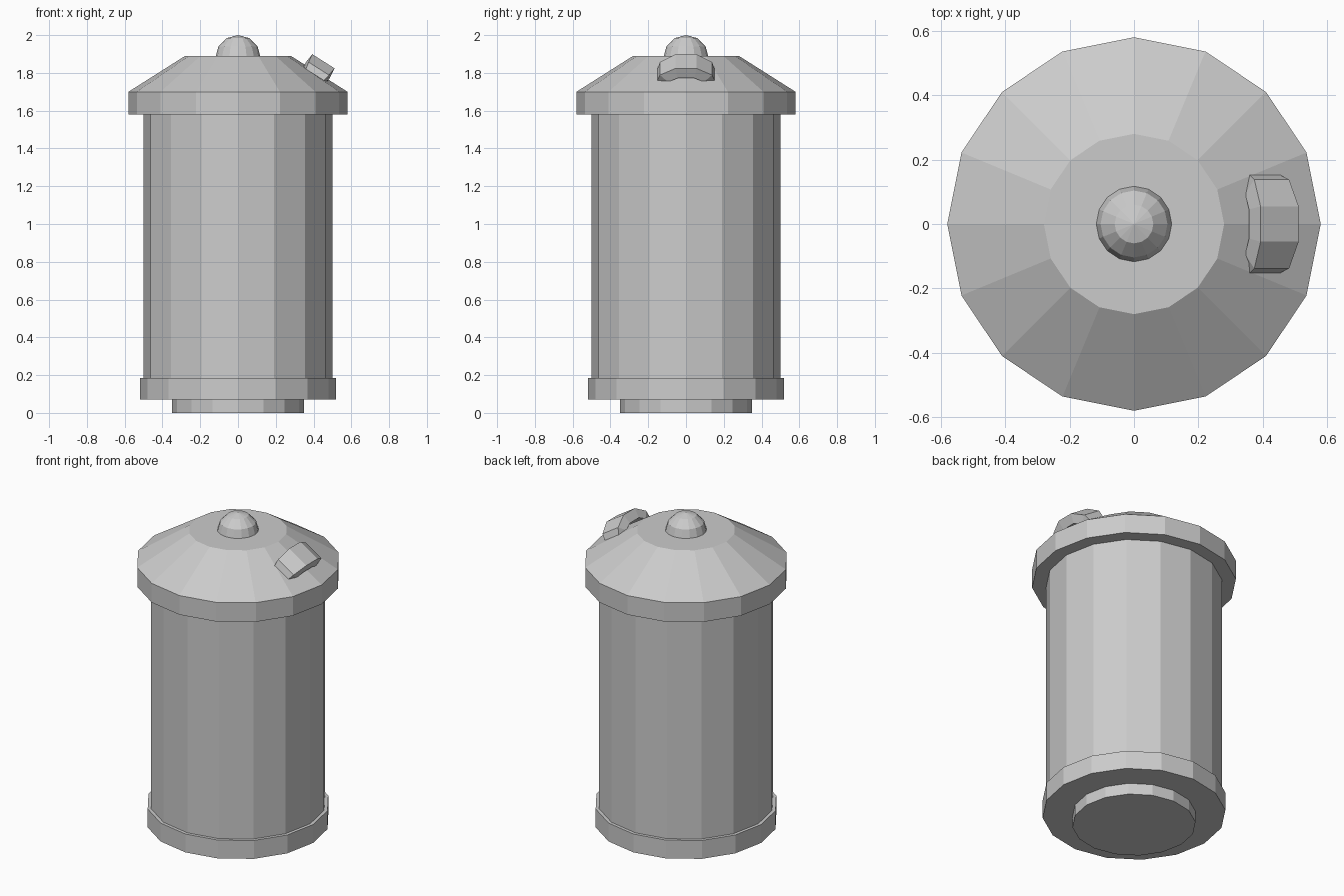
import bpy, bmesh, math
from mathutils import Vector

if "Cube" in bpy.data.objects:
    bpy.data.objects.remove(bpy.data.objects["Cube"])


def make_object(name, bm):
    bmesh.ops.recalc_face_normals(bm, faces=bm.faces)
    mesh = bpy.data.meshes.new(name)
    bm.to_mesh(mesh)
    bm.free()
    obj = bpy.data.objects.new(name, mesh)
    bpy.context.collection.objects.link(obj)
    return obj


def lathe(name, profile, sides=16):
    """Closed solid turned from (radius, height) points, flat caps at both ends."""
    bm = bmesh.new()
    rings = []
    for r, z in profile:
        rings.append([bm.verts.new((r * math.cos(2 * math.pi * i / sides),
                                    r * math.sin(2 * math.pi * i / sides), z))
                      for i in range(sides)])
    for a, b in zip(rings, rings[1:]):
        for i in range(sides):
            j = (i + 1) % sides
            bm.faces.new((a[i], a[j], b[j], b[i]))
    bm.faces.new(rings[0][::-1])
    bm.faces.new(rings[-1])
    return make_object(name, bm)


# Can: foot, bottom band, body and lid
lathe("foot", [(0.35, 0), (0.35, 0.07)])
lathe("bottom_band", [(0.52, 0.07), (0.52, 0.185)])
lathe("body", [(0.50, 0.185), (0.50, 1.58)])
lathe("lid", [(0.58, 1.58), (0.58, 1.70), (0.28, 1.89)])

# Knob: low-poly ball sunk into the lid top
bm = bmesh.new()
bmesh.ops.create_uvsphere(bm, u_segments=16, v_segments=6, radius=0.12)
bmesh.ops.translate(bm, verts=bm.verts, vec=(0, 0, 1.88))
make_object("knob", bm)

# Handle: faceted arched strap lying on the sloped lid
slope = Vector((0.30, 0, -0.19)).normalized()
normal = Vector((0.19, 0, 0.30)).normalized()
centre = Vector((0.416, 0, 1.804))
# (y, height above lid, half width) down one side, mirrored for the other
outer = [(0.055, 0.068, 0.070), (0.138, 0.022, 0.064), (0.155, -0.025, 0.055), (0.145, -0.06, 0.05)]
inner = [(0.045, 0.010, 0.076), (0.095, -0.015, 0.074), (0.110, -0.035, 0.06), (0.105, -0.06, 0.05)]


def arch(half):
    return [(-y, h, w) for y, h, w in reversed(half)] + half


bm = bmesh.new()
sections = []
for o, i in zip(arch(outer), arch(inner)):
    sections.append([bm.verts.new(centre + slope * (s * w) + normal * h + Vector((0, y, 0)))
                     for (y, h, w), s in ((o, -1), (o, 1), (i, 1), (i, -1))])
for a, b in zip(sections, sections[1:]):
    for k in range(4):
        m = (k + 1) % 4
        bm.faces.new((a[k], a[m], b[m], b[k]))
bm.faces.new(sections[0][::-1])
bm.faces.new(sections[-1])
make_object("lid_handle", bm)
